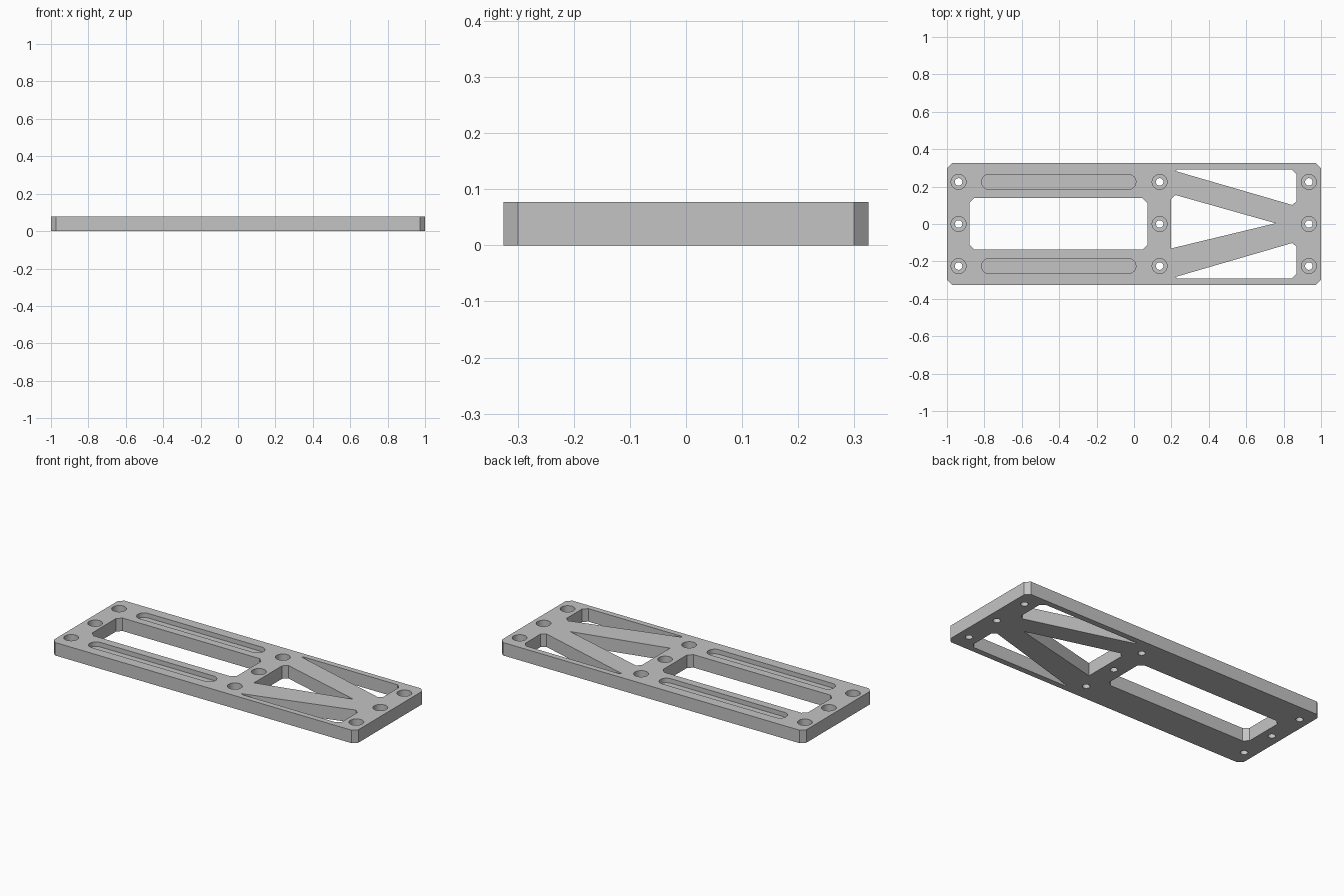
import bpy, bmesh, math

cube = bpy.data.objects.get("Cube")
if cube:
    bpy.data.objects.remove(cube, do_unlink=True)

THICK = 0.077
CHAMFER = 0.026

grey = bpy.data.materials.new("plain grey")
grey.use_nodes = True
colour = (0.55, 0.55, 0.55, 1)
grey.diffuse_color = colour
grey.node_tree.nodes["Principled BSDF"].inputs["Base Color"].default_value = colour


def chamfered_rect(x0, x1, y0, y1, c=CHAMFER):
    return [(x0 + c, y0), (x1 - c, y0), (x1, y0 + c), (x1, y1 - c),
            (x1 - c, y1), (x0 + c, y1), (x0, y1 - c), (x0, y0 + c)]


def capsule(x0, x1, y, r, steps=16):
    """Slot outline; a circle when x0 equals x1."""
    pts = []
    for cx, start in ((x1, -math.pi / 2), (x0, math.pi / 2)):
        count = steps if x0 == x1 else steps + 1
        for i in range(count):
            a = start + math.pi * i / steps
            pts.append((cx + r * math.cos(a), y + r * math.sin(a)))
    return pts


def prisms(name, outlines, z0, z1):
    """One object made of upright prisms, one per outline."""
    bm = bmesh.new()
    for outline in outlines:
        face = bm.faces.new([bm.verts.new((x, y, z0)) for x, y in outline])
        top = bmesh.ops.extrude_face_region(bm, geom=[face])["geom"]
        for v in top:
            if isinstance(v, bmesh.types.BMVert):
                v.co.z = z1
    bmesh.ops.recalc_face_normals(bm, faces=bm.faces)
    mesh = bpy.data.meshes.new(name)
    bm.to_mesh(mesh)
    bm.free()
    mesh.materials.append(grey)
    obj = bpy.data.objects.new(name, mesh)
    bpy.context.collection.objects.link(obj)
    return obj


def cut(target, cutter):
    mod = target.modifiers.new(cutter.name, "BOOLEAN")
    mod.operation = "DIFFERENCE"
    mod.solver = "EXACT"
    mod.object = cutter
    bpy.context.view_layer.objects.active = target
    bpy.ops.object.modifier_apply(modifier=mod.name)
    bpy.data.objects.remove(cutter, do_unlink=True)


plate = prisms("mounting_plate", [chamfered_rect(-1, 1, -0.325, 0.325)], 0, THICK)

# Openings that leave the diagonal struts
side_opening = [(0.222, 0.283), (0.232, 0.291), (0.845, 0.291),
                (0.87, 0.266), (0.87, 0.122), (0.845, 0.102)]
centre_opening = [(0.197, 0.132), (0.222, 0.155), (0.757, 0.004),
                  (0.222, -0.125), (0.197, -0.132)]
window = chamfered_rect(-0.88, 0.072, -0.136, 0.138)

# Three columns of screw holes
centres = [(x, y) for x in (-0.938, 0.137, 0.935) for y in (-0.225, 0, 0.225)]
through = [window, centre_opening, side_opening, [(x, -y) for x, y in side_opening]]
through += [capsule(x, x, y, 0.02) for x, y in centres]

cut(plate, prisms("through_cutter", through, -0.1, 0.2))

# Counterbores and shallow grooves
cut(plate, prisms("bore_cutter", [capsule(x, x, y, 0.04) for x, y in centres], 0.027, 0.2))
cut(plate, prisms("groove_cutter", [capsule(-0.775, -0.03, y, 0.04) for y in (-0.225, 0.225)],
                  0.05, 0.2))

bpy.ops.object.select_all(action="DESELECT")
plate.select_set(True)
bpy.context.view_layer.objects.active = plate
bpy.ops.object.shade_smooth_by_angle(angle=math.radians(30))
